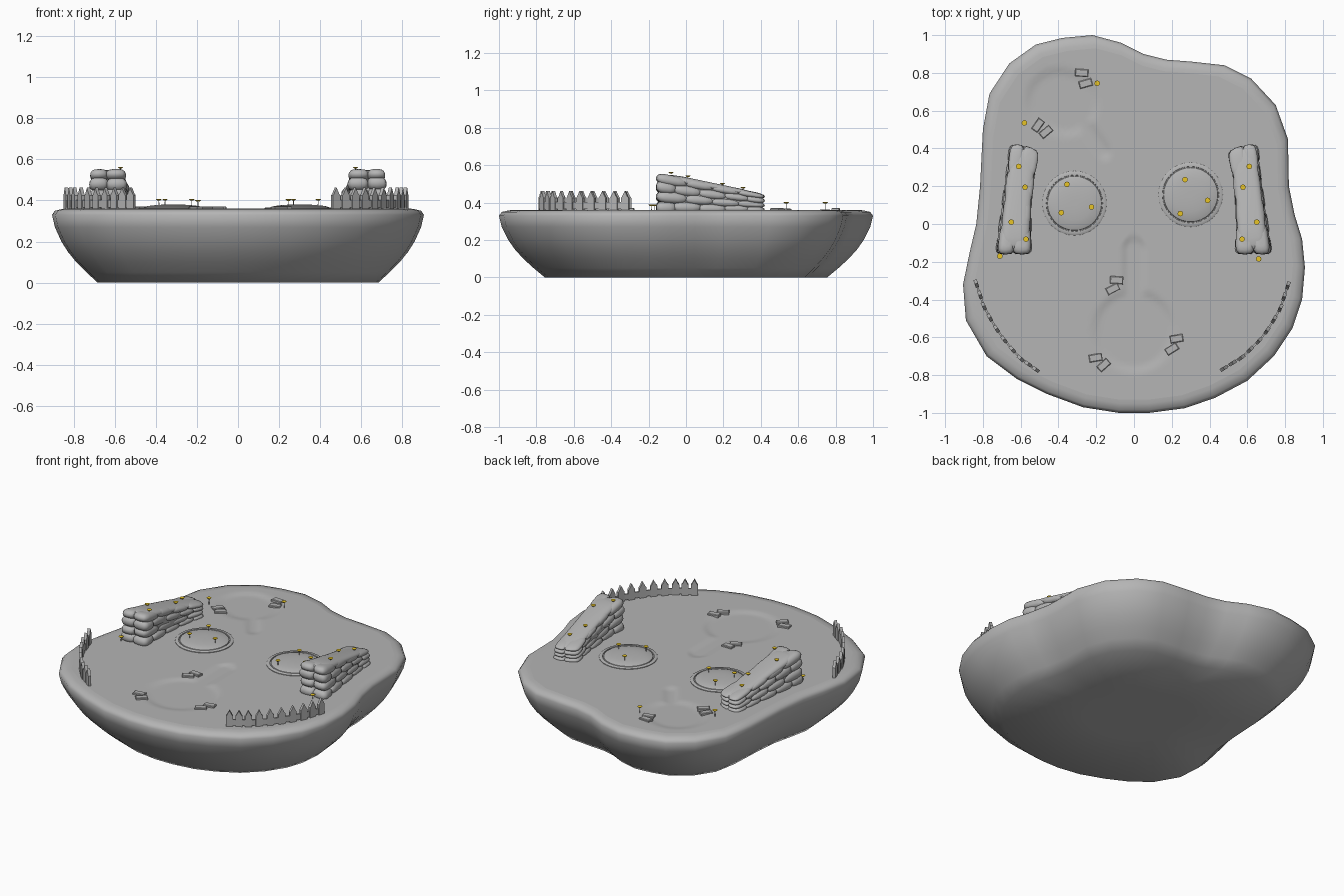
import bpy, bmesh, math, random
from mathutils import Matrix, Vector

if "Cube" in bpy.data.objects:
    bpy.data.objects.remove(bpy.data.objects["Cube"])

random.seed(4)
TOP = 0.36


def material(name, rgb):
    m = bpy.data.materials.new(name)
    m.diffuse_color = (*rgb, 1)
    m.use_nodes = True
    m.node_tree.nodes["Principled BSDF"].inputs["Base Color"].default_value = m.diffuse_color
    return m


GREY = material("stone grey", (0.46, 0.46, 0.46))
YELLOW = material("flower yellow", (0.8, 0.55, 0.02))


def finish(name, bm, mat=GREY, angle=40):
    bmesh.ops.recalc_face_normals(bm, faces=bm.faces)
    me = bpy.data.meshes.new(name)
    bm.to_mesh(me)
    bm.free()
    me.materials.append(mat)
    for p in me.polygons:
        p.use_smooth = angle > 0
    if 0 < angle < 180:
        me.set_sharp_from_angle(angle=math.radians(angle))
    ob = bpy.data.objects.new(name, me)
    bpy.context.collection.objects.link(ob)
    return ob


def skin(bm, rings, cap_start=True, cap_end=True):
    """Join closed rings of equal length with quads and cap the ends."""
    vs = [[bm.verts.new(p) for p in r] for r in rings]
    n = len(vs[0])
    for a, b in zip(vs, vs[1:]):
        for i in range(n):
            bm.faces.new((a[i], a[(i + 1) % n], b[(i + 1) % n], b[i]))
    if cap_start:
        bm.faces.new(vs[0])
    if cap_end:
        bm.faces.new(vs[-1])


def smooth(t):
    t = max(0, min(1, t))
    return t * t * (3 - 2 * t)


def capsule(p, a, b, r):
    p, a, b = Vector(p), Vector(a), Vector(b)
    t = max(0, min(1, (p - a).dot(b - a) / max((b - a).length_squared, 1e-9)))
    return (p - a - (b - a) * t).length - r


# Island: outline swept through a bowl profile, with two shallow hollows on top
outline = [(.08, -1), (.27, -.975), (.43, -.92), (.6, -.83), (.74, -.7), (.84, -.55),
           (.89, -.4), (.905, -.23), (.89, -.08), (.85, .05), (.82, .2), (.815, .45),
           (.75, .63), (.62, .77), (.48, .84), (.3, .86), (.17, .87), (.05, .9),
           (-.07, .96), (-.22, 1), (-.38, .985), (-.52, .95), (-.66, .85), (-.765, .69),
           (-.8, .5), (-.815, .2), (-.835, 0), (-.87, -.15), (-.905, -.32), (-.89, -.51),
           (-.78, -.7), (-.62, -.82), (-.46, -.9), (-.27, -.97), (-.08, -1)]
hollows = [((0, -.565), (0, -.565), .23), ((0, -.4), (0, -.13), .075),
           ((-.4, .65), (-.36, .64), .185), ((-.3, .58), (-.16, .385), .055)]
SUB = 5
fine = []
for a, b in zip(outline, outline[1:] + outline[:1]):
    fine += [Vector(a).lerp(Vector(b), k / SUB) for k in range(SUB)]


def ground(x, y):
    d = min(capsule((x, y), *h) for h in hollows)
    return TOP - 0.008 * smooth(-d / 0.045)


profile = [(.3, 0), (.755, 0), (.815, .05), (.87, .1), (.915, .15), (.95, .2),
           (.985, .27), (1, .33), (.985, .35), (.95, .358), (.93, TOP)]
bm = bmesh.new()
skin(bm, [[(x * s, y * s, z) for x, y in outline] for s, z in profile], cap_end=False)
finish("island_bowl", bm, angle=180)

rings = []
for k in range(45):
    s = 0.93 - 0.92 * k / 44
    rings.append([(p.x * s, p.y * s, ground(p.x * s, p.y * s)) for p in fine])
bm = bmesh.new()
skin(bm, rings, cap_start=False)
top = finish("island_top", bm, angle=180)
if top.data.polygons[0].normal.z < 0:
    top.data.flip_normals()


# Round mounds with a flat raised rim
def lathe(name, x, y, prof):
    bm = bmesh.new()
    skin(bm, [[(x + r * math.cos(i * math.tau / 32), y + r * math.sin(i * math.tau / 32), z)
               for i in range(32)] for r, z in prof])
    return finish(name, bm)


for x, y in [(-.315, .11), (.3, .155)]:
    lathe("round_mound", x, y, [(.17, .35), (.17, .364), (.166, .367), (.15, .367), (.149, .362),
                                (.145, .362), (.143, .367), (.125, .373), (.09, .377), (.05, .38), (.01, .38)])


# Sandbag walls: rounded bags bent along a tapering, sloping wall
def curve3(a, b, c, t):
    """Quadratic through a, b, c at t = 0, 0.5, 1."""
    return a * (1 - t) * (1 - 2 * t) + 4 * b * t * (1 - t) + c * t * (2 * t - 1)


def wall_point(u, v, w):
    t = max(0, min(1, u))
    y = -.15 + .56 * u - .035 * t * max(0, -v)
    if v > 0:
        v *= 1 - .14 * w
    x = curve3(.634, .614, .578, t) + v * curve3(.1, .077, .08, t)
    return Vector((x, y, TOP - .01 + w * (.212 - .115 * t)))


def bag(bm, centre, half, seg=14, power=.6):
    def sp(a):
        return math.copysign(abs(a) ** power, a)
    loops = []
    for j in range(1, 10):
        phi = -math.pi / 2 + math.pi * j / 10
        ring = []
        for i in range(seg):
            th = math.tau * i / seg
            q = (sp(math.cos(phi)) * sp(math.cos(th)), sp(math.cos(phi)) * sp(math.sin(th)),
                 math.sin(phi))
            ring.append(wall_point(*(c + h * k for c, h, k in zip(centre, half, q))))
        loops.append(ring)
    skin(bm, loops)


def sandbag_wall(name, mirror):
    bm = bmesh.new()
    rows = 4
    bag(bm, (.5, 0, .5), (.46, .85, .45), power=.3)          # core
    for k in range(rows):
        cuts = [0, .27, .52, .77, 1] if k % 2 else [0, .16, .4, .64, .86, 1]
        for a, b in zip(cuts, cuts[1:]):
            for side in (-1, 1):
                j, h = random.uniform(-.04, .02), random.uniform(-.02, .02)
                top_row = k == rows - 1
                bag(bm, ((a + b) / 2, side * (.48 + j), (k + .5) / rows + h - (.02 if top_row else 0)),
                    ((b - a) / 2 + .02, .54, (.6 if top_row else .66) / rows))
    bag(bm, (.505, 0, .9), (.475, .95, .13), seg=32, power=.5)  # smooth cover layer
    if mirror:
        bmesh.ops.scale(bm, vec=(-1, 1, 1), verts=bm.verts)
        bmesh.ops.translate(bm, vec=(-.005, 0, 0), verts=bm.verts)
    finish(name, bm, angle=70)


sandbag_wall("sandbag_wall_right", False)
sandbag_wall("sandbag_wall_left", True)


# Picket fences along an arc
def prism(bm, pts, depth, mat):
    """Extrude an xz outline along y, then place it."""
    skin(bm, [[mat @ Vector((x, s * depth / 2, z)) for x, z in pts] for s in (-1, 1)])


def fence(name, path):
    bm = bmesh.new()
    path = [Vector(p) for p in path]
    n = 10
    spots = []
    for i in range(n):
        f = i / (n - 1) * (len(path) - 1) * .999
        k = int(f)
        spots.append(path[k].lerp(path[k + 1], f - k))
    picket = [(-.021, .35), (.021, .35), (.021, .425), (.015, .432), (0, .462), (-.015, .432), (-.021, .425)]
    for i, p in enumerate(spots):
        d = spots[min(i + 1, n - 1)] - spots[max(i - 1, 0)]
        rot = Matrix.Rotation(math.atan2(d.y, d.x), 4, 'Z')
        prism(bm, picket, .018, Matrix.Translation((p.x, p.y, 0)) @ rot)
        if i < n - 1:
            q = spots[i + 1]
            m, h = (p + q) / 2, (q - p).length / 2 + .002
            rot = Matrix.Rotation(math.atan2(q.y - p.y, q.x - p.x), 4, 'Z')
            prism(bm, [(-h, .365), (h, .365), (h, .402), (-h, .402)], .01,
                  Matrix.Translation((m.x, m.y, 0)) @ rot)
    finish(name, bm, angle=0)


fence("picket_fence_right", [(.815, -.325), (.77, -.46), (.685, -.595), (.58, -.7), (.475, -.765)])
fence("picket_fence_left", [(-.835, -.315), (-.79, -.45), (-.71, -.585), (-.61, -.705), (-.52, -.77)])

# Loose stepping slabs with chamfered rims, in pairs
slabs = [(-.277, .8, -4), (-.256, .744, 16), (-.508, .523, 55), (-.466, .488, 40), (-.092, -.297, -4),
         (-.112, -.344, 28), (-.203, -.708, 10), (-.16, -.747, 42), (.225, -.607, 10), (.2, -.662, 32)]
for x, y, a in slabs:
    bm = bmesh.new()
    m = Matrix.Translation((x, y, ground(x, y))) @ Matrix.Rotation(math.radians(a), 4, 'Z')
    skin(bm, [[m @ Vector((sx * w, sy * h, z)) for sx, sy in ((-1, -1), (1, -1), (1, 1), (-1, 1))]
              for w, h, z in ((.035, .02, -.006), (.035, .02, .008), (.031, .016, .011))])
    finish("stepping_slab", bm, angle=0)

# Small flowers: broad yellow heads on thin grey stems
flowers = [(-.355, .21, .376, .028), (-.225, .09, .376, .028), (-.385, .06, .374, .03),
           (.27, .235, .374, .03), (.39, .125, .374, .03), (.245, .055, .372, .03),
           (-.195, .745, TOP, .038), (-.58, .535, TOP, .038),
           (-.71, -.17, TOP, .025), (.66, -.185, TOP, .025)]
for s in (-1, 1):
    for x, y in [(.61, .305), (.577, .195), (.65, .01), (.572, -.08)]:
        u = (y + .15) / .56
        flowers.append((s * x, y, TOP - .01 + 1.02 * (.212 - .115 * u), .008))
heads, stems = bmesh.new(), bmesh.new()
for x, y, z, h in flowers:
    bmesh.ops.create_cone(heads, cap_ends=True, segments=8, radius1=.007, radius2=.015, depth=.008,
                          matrix=Matrix.Translation((x, y, z + h)))
    bmesh.ops.create_cone(stems, cap_ends=True, segments=5, radius1=.002, radius2=.0015, depth=h,
                          matrix=Matrix.Translation((x, y, z + h / 2)))
finish("flower_heads", heads, YELLOW, 0)
finish("flower_stems", stems, GREY, 0)
